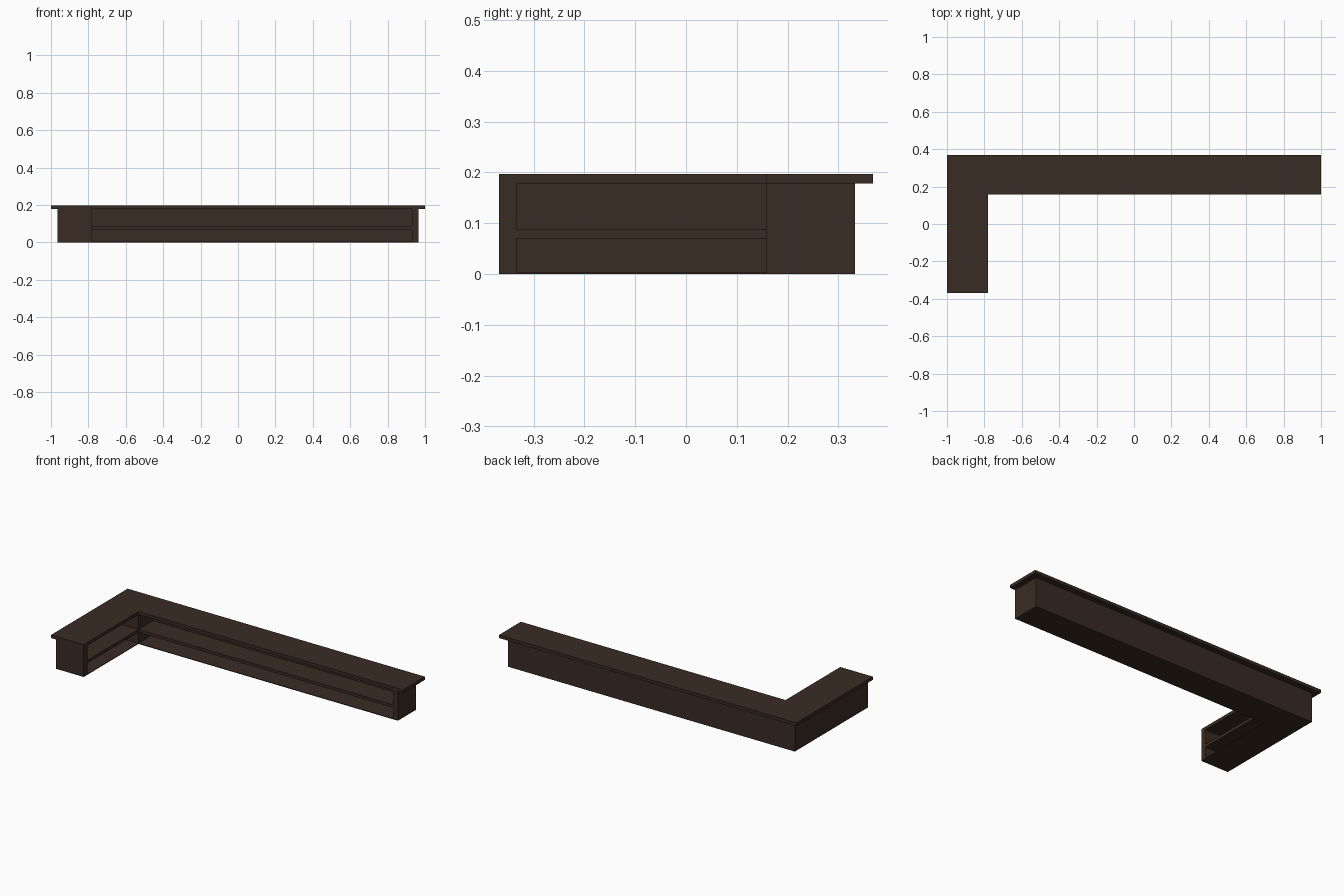
import bpy, bmesh

if "Cube" in bpy.data.objects:
    bpy.data.objects.remove(bpy.data.objects["Cube"])

# One dark brown wood colour
wood = bpy.data.materials.new("dark brown wood")
wood.diffuse_color = (0.042, 0.024, 0.017, 1)
wood.use_nodes = True
wood.node_tree.nodes["Principled BSDF"].inputs["Base Color"].default_value = wood.diffuse_color


def prism(name, outline, z0, z1):
    """Extrude a flat floor-plan outline between two heights."""
    bm = bmesh.new()
    base = bm.faces.new([bm.verts.new((x, y, z0)) for x, y in outline])
    ext = bmesh.ops.extrude_face_region(bm, geom=[base])
    for v in ext["geom"]:
        if isinstance(v, bmesh.types.BMVert):
            v.co.z = z1
    bmesh.ops.recalc_face_normals(bm, faces=bm.faces)
    mesh = bpy.data.meshes.new(name)
    bm.to_mesh(mesh)
    bm.free()
    mesh.materials.append(wood)
    obj = bpy.data.objects.new(name, mesh)
    bpy.context.collection.objects.link(obj)
    return obj


def box(name, x0, x1, y0, y1, z0, z1):
    return prism(name, [(x0, y0), (x1, y0), (x1, y1), (x0, y1)], z0, z1)


def ell(left, right, front, back):
    """L-shaped plan sharing the counter's inner corner."""
    return [(left, front), (IN_X, front), (IN_X, IN_Y),
            (right, IN_Y), (right, back), (left, back)]


IN_X, IN_Y = -0.78, 0.158            # inner corner of the L
L, R, F, B = -0.965, 0.965, -0.368, 0.333   # cabinet extents
T = 0.034                            # panel thickness
FLOOR, TOP = 0.004, 0.178

# Worktop, overhanging at the outer sides
prism("worktop", ell(-1, 1, F, 0.368), TOP, 0.197)

# Thin base under the whole cabinet
prism("base", ell(L, R, F, B), 0, FLOOR)

# Solid corner block
box("corner_block", L, IN_X, IN_Y, B, FLOOR, TOP)

# Long run: back panel, end panel and shelf, open to the front
box("long_back_panel", IN_X, R - T, B - T, B, FLOOR, TOP)
box("long_end_panel", R - T, R, IN_Y, B, FLOOR, TOP)
box("long_shelf", IN_X, R - T, IN_Y, B - T, 0.07, 0.088)

# Short arm: back panel, end panel and shelf, open to the inside
box("arm_back_panel", L, L + T, F + T, IN_Y, FLOOR, TOP)
box("arm_end_panel", L, IN_X, F, F + T, FLOOR, TOP)
box("arm_shelf", L + T, IN_X, F + T, IN_Y, 0.07, 0.088)
